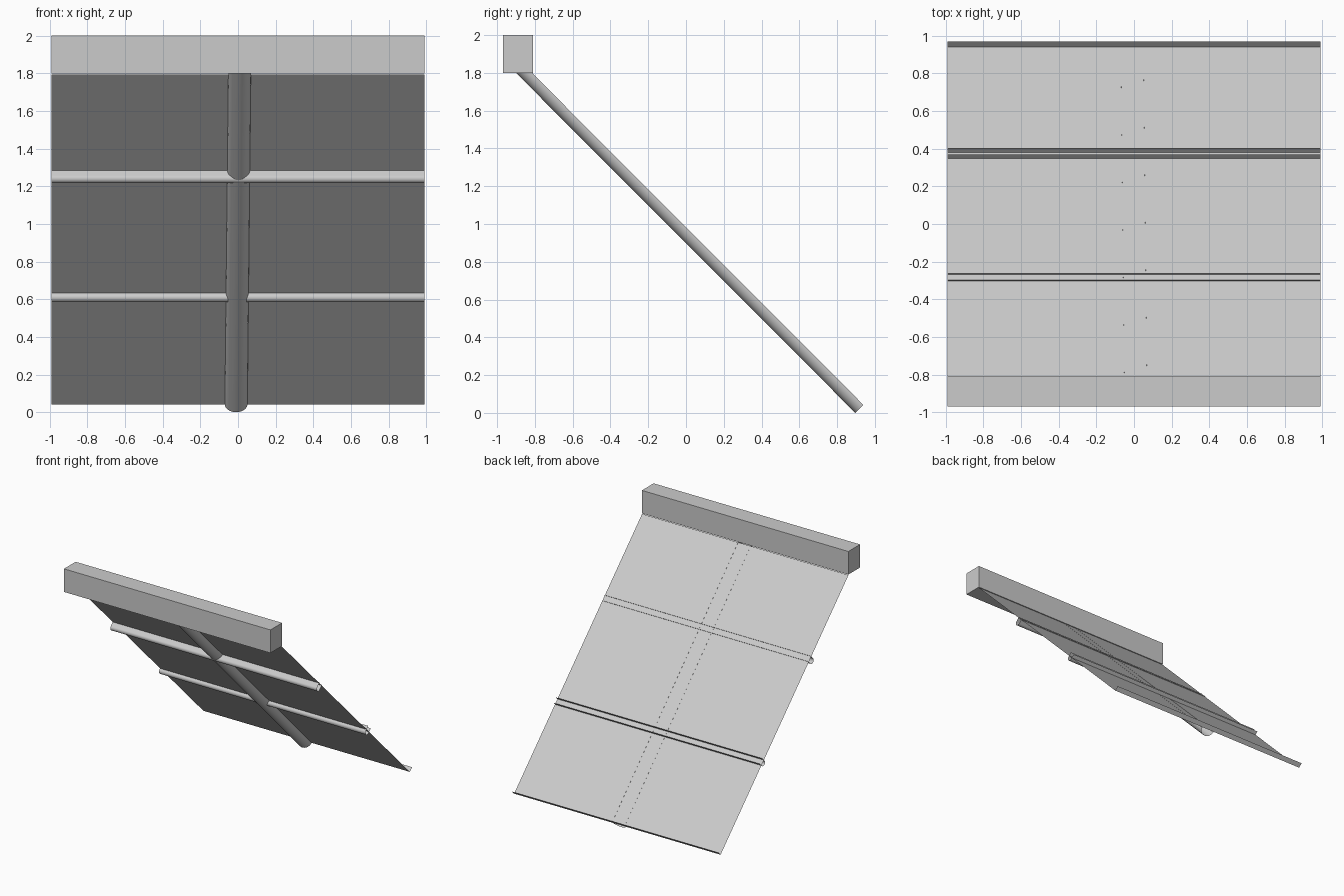
import bpy, math
from mathutils import Vector

if "Cube" in bpy.data.objects:
    bpy.data.objects.remove(bpy.data.objects["Cube"])

HALF = 0.99                                # half width of the awning
LOW = Vector((0, 0.94, 0.04))              # bottom edge of the sloped sheet
HIGH = Vector((0, -0.812, 1.795))          # top edge, under the header
UP = (HIGH - LOW).normalized()             # up the slope
X = Vector((1, 0, 0))
OUT = UP.cross(X)
if OUT.z < 0:
    OUT = -OUT                             # sheet normal, facing up and back
LENGTH = (HIGH - LOW).length


def place(x, v, w):
    """Slope coordinates (across, up the slope, off the sheet) to world."""
    return LOW + X * x + UP * v + OUT * w


def strip(name, start, end, smooth=False):
    """Surface between two matching rows of points."""
    n = len(start)
    mesh = bpy.data.meshes.new(name)
    faces = [(i, i + 1, n + i + 1, n + i) for i in range(n - 1)]
    mesh.from_pydata(start + end, [], faces)
    obj = bpy.data.objects.new(name, mesh)
    bpy.context.collection.objects.link(obj)
    if smooth:
        bpy.context.view_layer.objects.active = obj
        obj.select_set(True)
        bpy.ops.object.shade_smooth_by_angle(angle=math.radians(35))
        obj.select_set(False)
    return obj


def channel(radius, wall, rise, segments=16):
    """U profile: straight walls, round bottom; rims stand 'rise' above the sheet."""
    arc = [(radius * math.cos(math.pi * i / segments),
            rise - wall - radius * math.sin(math.pi * i / segments))
           for i in range(segments + 1)]
    if wall:
        arc = [(radius, rise)] + arc + [(-radius, rise)]
    return arc


# Header beam
bpy.ops.mesh.primitive_cube_add(size=1, location=(0, -0.89, 1.9))
beam = bpy.context.object
beam.name = "header_beam"
beam.scale = (2 * HALF, 0.16, 0.2)

# Sloped sheet with an upturned lip on its bottom edge
strip("sloped_sheet",
      [place(-HALF, 0, 0.042), place(-HALF, 0, 0), place(-HALF, LENGTH, 0)],
      [place(HALF, 0, 0.042), place(HALF, 0, 0), place(HALF, LENGTH, 0)])

# Central rafter: half-round trough, slightly skewed, running into the beam
rafter = channel(0.06, 0, 0.001, 20)
strip("central_rafter",
      [place(-0.01 + a, 0.003, w) for a, w in rafter],
      [place(0.009 + a, LENGTH + 0.08, w) for a, w in rafter], True)

# Cross battens: open U channels across the full width
for name, y, rise in (("lower_batten", 0.364, 0.032), ("upper_batten", -0.285, 0.006)):
    v = (LOW.y - y) / -UP.y
    profile = channel(0.024, 0.043, rise)
    strip(name, [place(-HALF, v + a, w) for a, w in profile],
          [place(HALF, v + a, w) for a, w in profile], True)
